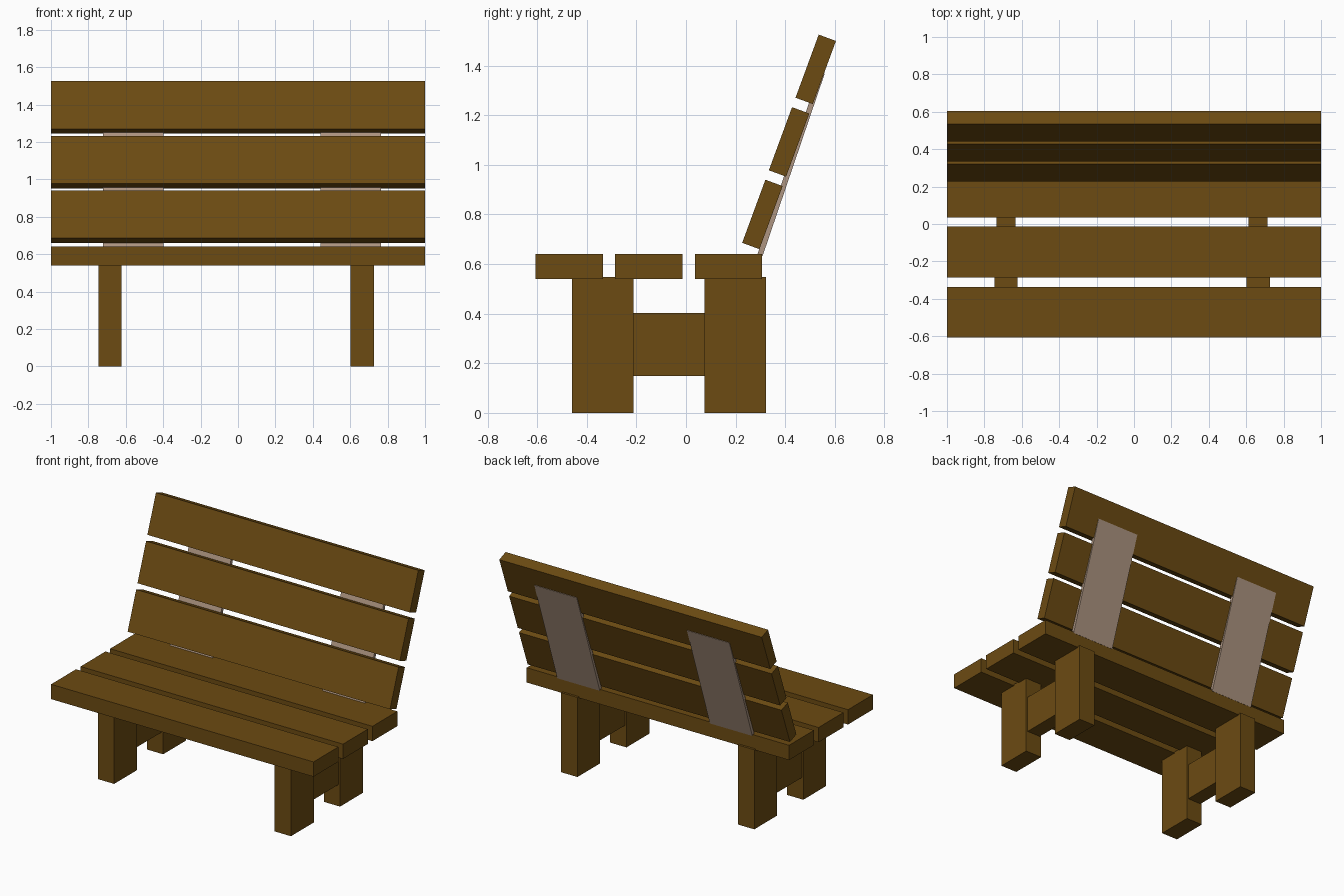
import bpy
from math import atan2, hypot

if "Cube" in bpy.data.objects:
    bpy.data.objects.remove(bpy.data.objects["Cube"])


def material(name, rgb):
    m = bpy.data.materials.new(name)
    m.diffuse_color = (*rgb, 1)
    m.use_nodes = True
    m.node_tree.nodes["Principled BSDF"].inputs["Base Color"].default_value = m.diffuse_color
    return m


wood = material("brown_wood", (0.15, 0.07, 0.006))
pale = material("pale_wood", (0.42, 0.30, 0.22))


def box(name, center, size, mat=wood, tilt=0.0):
    bpy.ops.mesh.primitive_cube_add(size=1, location=center)
    ob = bpy.context.object
    ob.name = name
    ob.scale = size
    ob.rotation_euler.x = -tilt
    ob.data.materials.append(mat)
    return ob


# Seat slats
for i, y in enumerate((-0.471, -0.15, 0.171)):
    box(f"seat_slat_{i + 1}", (0, y, 0.59), (2, 0.271, 0.102))

# Back slats, leaning backwards
lean = atan2(0.1075, 0.2925)
for i in range(3):
    box(f"back_slat_{i + 1}", (0, 0.308 + 0.1075 * i, 0.8 + 0.2925 * i),
        (2, 0.074, 0.271), tilt=lean)

# Legs with a stretcher between front and back on each side
for side, x in (("left", -0.684), ("right", 0.664)):
    box(f"front_leg_{side}", (x, -0.336, 0.274), (0.124, 0.248, 0.548))
    box(f"back_leg_{side}", (x, 0.198, 0.274), (0.124, 0.248, 0.548))
    box(f"stretcher_{side}", (x, -0.07, 0.276), (0.102, 0.30, 0.253))

# Thin straps joining the back slats to the seat
y0, z0, y1, z1 = 0.298, 0.635, 0.549, 1.372
for side, x in (("left", -0.56), ("right", 0.603)):
    box(f"back_strap_{side}", (x, (y0 + y1) / 2, (z0 + z1) / 2),
        (0.324, 0.022, hypot(y1 - y0, z1 - z0)), pale, atan2(y1 - y0, z1 - z0))
